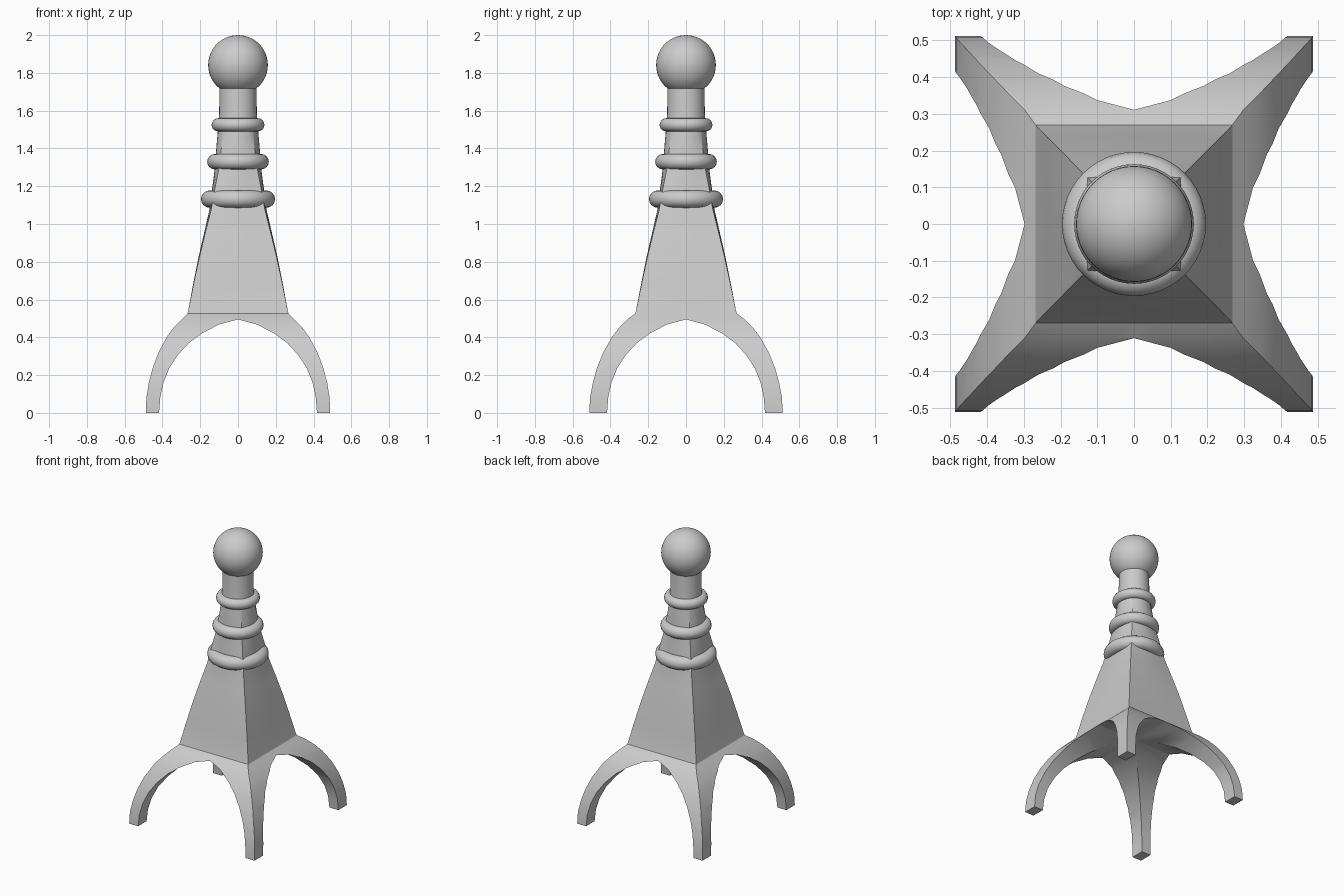
import bpy, bmesh, math

cube = bpy.data.objects.get("Cube")
if cube:
    bpy.data.objects.remove(cube, do_unlink=True)

grey = bpy.data.materials.new("plain grey")
grey.use_nodes = True
colour = (0.6, 0.6, 0.6, 1)
grey.diffuse_color = colour
grey.node_tree.nodes["Principled BSDF"].inputs["Base Color"].default_value = colour


def finish(ob, angle=30):
    ob.data.materials.clear()
    ob.data.materials.append(grey)
    bpy.ops.object.select_all(action='DESELECT')
    ob.select_set(True)
    bpy.context.view_layer.objects.active = ob
    bpy.ops.object.shade_smooth_by_angle(angle=math.radians(angle))


def mesh_object(name, bm):
    bmesh.ops.recalc_face_normals(bm, faces=bm.faces)
    me = bpy.data.meshes.new(name)
    bm.to_mesh(me)
    bm.free()
    ob = bpy.data.objects.new(name, me)
    bpy.context.collection.objects.link(ob)
    return ob


def loft(name, sections, sides=32):
    """Stack of sections (half x, half y, z, roundness), square to circular."""
    bm = bmesh.new()
    rings = []
    for hx, hy, z, rnd in sections:
        ring = []
        for i in range(sides):
            t = 2 * math.pi * i / sides
            c, s = math.cos(t), math.sin(t)
            r = (1 - rnd) / max(abs(c), abs(s)) + rnd
            ring.append(bm.verts.new((hx * r * c, hy * r * s, z)))
        rings.append(ring)
    for a, b in zip(rings, rings[1:]):
        for i in range(sides):
            j = (i + 1) % sides
            bm.faces.new((a[i], a[j], b[j], b[i]))
    bm.faces.new(rings[0])
    bm.faces.new(rings[-1])
    return mesh_object(name, bm)


def arch_cutter(name, along_y):
    """Pointed arch prism running right through the base."""
    half = [(.418, -.1), (.418, 0), (.412, .08), (.395, .16), (.365, .235),
            (.32, .305), (.26, .37), (.19, .422), (.1, .468)]
    outline = half + [(0, .495)] + [(-x, z) for x, z in reversed(half)]
    bm = bmesh.new()
    verts = [bm.verts.new((x, -1, z) if along_y else (-1, x, z)) for x, z in outline]
    face = bm.faces.new(verts)
    out = bmesh.ops.extrude_face_region(bm, geom=[face])
    moved = [v for v in out["geom"] if isinstance(v, bmesh.types.BMVert)]
    bmesh.ops.translate(bm, verts=moved, vec=(0, 2, 0) if along_y else (2, 0, 0))
    ob = mesh_object(name, bm)
    ob.hide_render = True
    return ob


# Tapering body with four curved legs
sections = [
    (.488, .512, 0, 0), (.485, .508, .08, 0), (.472, .493, .16, 0),
    (.451, .471, .24, 0), (.421, .438, .32, 0), (.378, .393, .40, 0),
    (.342, .355, .45, 0), (.298, .311, .495, 0), (.268, .270, .525, 0),
    (.264, .265, .54, 0), (.238, .238, .68, .03), (.21, .21, .82, .07),
    (.178, .178, .96, .12), (.15, .15, 1.08, .2), (.138, .138, 1.18, .35),
    (.122, .122, 1.30, .6), (.115, .115, 1.40, .8), (.106, .106, 1.50, .95),
    (.1, .1, 1.58, 1), (.097, .097, 1.75, 1)]
body = loft("body_and_legs", sections)
bpy.context.view_layer.objects.active = body
for cutter in (arch_cutter("front_arch_cutter", True), arch_cutter("side_arch_cutter", False)):
    mod = body.modifiers.new("arch", 'BOOLEAN')
    mod.operation = 'DIFFERENCE'
    mod.solver = 'EXACT'
    mod.object = cutter
    bpy.ops.object.modifier_apply(modifier=mod.name)
    bpy.data.objects.remove(cutter, do_unlink=True)
finish(body, 25)

# Collar rings
for name, z, outer, minor in (("lower_ring", 1.132, .196, .046),
                              ("middle_ring", 1.33, .163, .041),
                              ("upper_ring", 1.525, .14, .035)):
    bpy.ops.mesh.primitive_torus_add(major_radius=outer - minor, minor_radius=minor,
                                     major_segments=48, minor_segments=16, location=(0, 0, z))
    ring = bpy.context.object
    ring.name = name
    finish(ring, 60)

# Ball finial
bpy.ops.mesh.primitive_uv_sphere_add(segments=48, ring_count=24, radius=.158, location=(0, 0, 1.842))
ball = bpy.context.object
ball.name = "ball_top"
finish(ball, 60)
